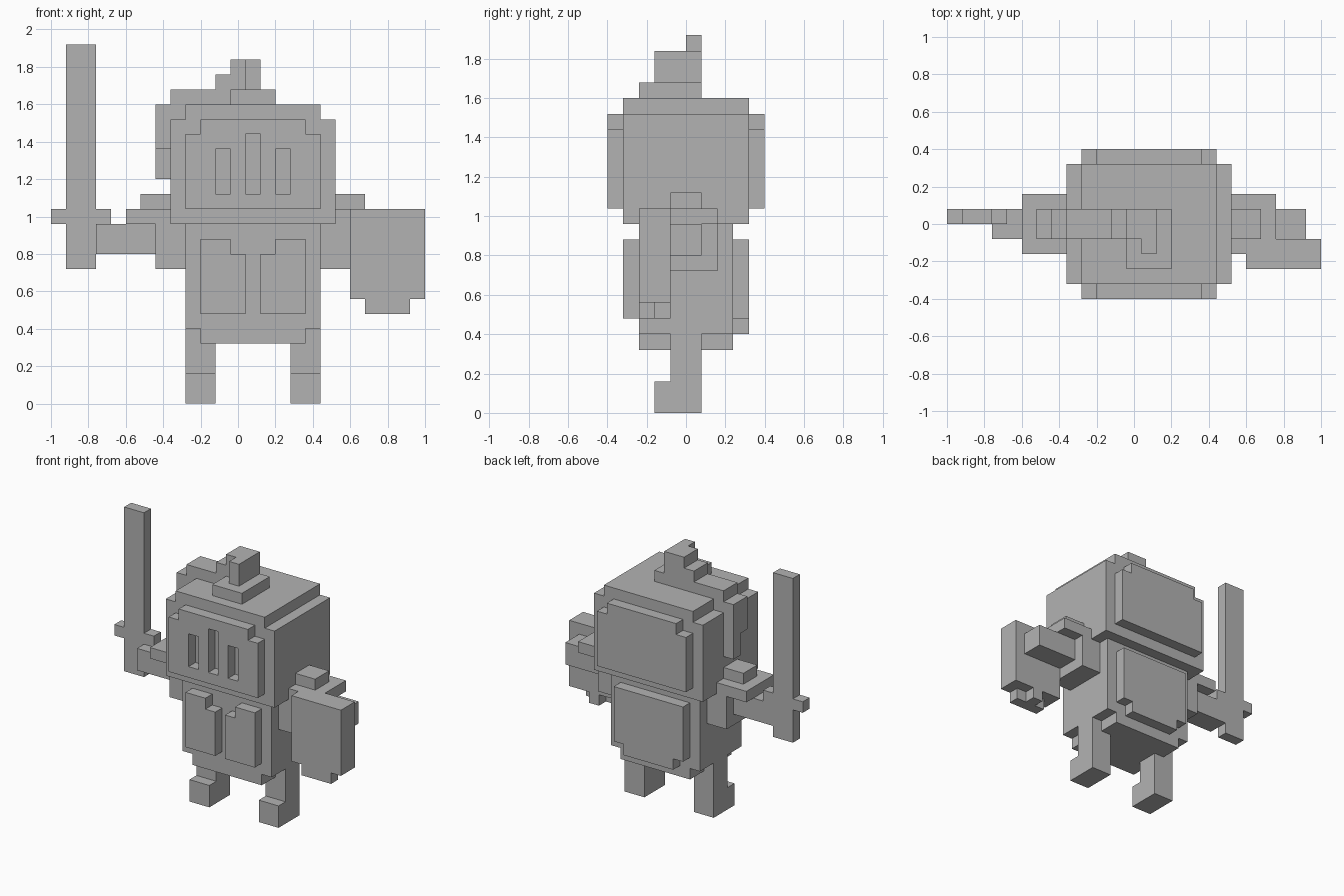
import bpy
import bmesh
from mathutils import Vector

default_cube = bpy.data.objects.get("Cube")
if default_cube:
    bpy.data.objects.remove(default_cube, do_unlink=True)

UNIT = 0.08                          # edge of one block
ORIGIN = Vector((UNIT, 0, 0))        # the body's mirror plane sits one block off centre

grey = bpy.data.materials.new("plain_grey")
grey.use_nodes = True
colour = (0.45, 0.45, 0.45, 1)
grey.diffuse_color = colour
grey.node_tree.nodes["Principled BSDF"].inputs["Base Color"].default_value = colour


def box(x, y, z):
    """A box as low and high corners, in block units."""
    low, high = zip(x, y, z)
    return Vector(low), Vector(high)


def wide(half_width, y, z):
    """A box centred on the body's mirror plane."""
    return box((-half_width, half_width), y, z)


def mirrored(boxes):
    """The same boxes on the other side of the body."""
    return [box((-high.x, -low.x), (low.y, high.y), (low.z, high.z))
            for low, high in boxes]


def part(name, *boxes):
    """One flat-shaded object made of axis-aligned boxes."""
    bm = bmesh.new()
    for low, high in boxes:
        verts = bmesh.ops.create_cube(bm, size=1)["verts"]
        middle, size = (low + high) / 2, high - low
        for v in verts:
            v.co = ORIGIN + UNIT * (middle + v.co * size)
    mesh = bpy.data.meshes.new(name)
    bm.to_mesh(mesh)
    bm.free()
    mesh.materials.append(grey)
    obj = bpy.data.objects.new(name, mesh)
    bpy.context.collection.objects.link(obj)
    return obj


def pair(name, *boxes):
    """A part on the left (+x) and its mirror image on the right."""
    part("left_" + name, *boxes)
    part("right_" + name, *mirrored(boxes))


# Shared depth ranges
thin = (-1, 1)
blade_depth = (0, 1)
arm_depth = (-2, 2)
body_depth = (-3, 3)
head_depth = (-4, 4)
visor_depth = (-5, -4)
chest_depth = (-4, -3)

# Torso with a narrower hem, chest plates and back plate
part("torso", wide(4.5, body_depth, (5, 12)), wide(3.5, body_depth, (4, 5)))
pair("chest_plate",
     box((0.5, 3.5), chest_depth, (6, 10)),
     box((1.5, 3.5), chest_depth, (10, 11)))
part("back_plate", wide(3.5, (3, 4), (6, 11)), wide(2.5, (3, 4), (5, 6)))

# Legs with toes pointing forward
pair("leg",
     box((2.5, 4.5), thin, (0, 5)),
     box((2.5, 4.5), (-2, -1), (0, 2)))

# Helmet, stepped at the sides of the top
part("helmet", wide(5.5, head_depth, (12, 19)), wide(4.5, head_depth, (19, 20)))
part("helmet_back_plate", wide(4.5, (4, 5), (13, 18)), wide(3.5, (4, 5), (18, 19)))

# Visor with three open slits
bars = [
    box((0.5, 1.5), visor_depth, (14, 18)),
    box((2.5, 4.5), visor_depth, (14, 18)),
    box((1.5, 2.5), visor_depth, (17, 18)),
]
part("visor",
     wide(4.5, visor_depth, (13, 14)),
     wide(3.5, visor_depth, (18, 19)),
     *bars, *mirrored(bars))

# Crest on top, with a plume trailing over the right side
part("crest_base", wide(1.5, (-3, 1), (20, 21)))
part("crest_knob",
     box((-1.5, 0.5), thin, (21, 23)),
     box((-0.5, 0.5), (-2, -1), (21, 23)))
part("plume",
     box((-2.5, -1.5), thin, (20, 22)),
     box((-5.5, -2.5), thin, (20, 21)),
     box((-6.5, -4.5), thin, (17, 20)),
     box((-6.5, -5.5), blade_depth, (15, 17)))

# Arms: shoulder guard, upper arm and forearm
pair("shoulder_guard",
     box((4.5, 8.5), arm_depth, (12, 13)),
     box((5.5, 7.5), thin, (13, 14)))
pair("upper_arm", box((4.5, 6.5), arm_depth, (9, 12)))
pair("forearm", box((6.5, 10.5), thin, (10, 12)))

# Shield in front of the left forearm, tapering at the bottom
part("shield",
     box((6.5, 11.5), (-3, -1), (7, 13)),
     box((7.5, 10.5), (-3, -2), (6, 7)),
     box((8.5, 9.5), (-2, -1), (6, 7)))

# Sword held upright in the right hand
part("sword_blade", box((-12.5, -10.5), blade_depth, (9, 24)))
part("sword_guard",
     box((-13.5, -12.5), blade_depth, (12, 13)),
     box((-10.5, -9.5), blade_depth, (12, 13)))
